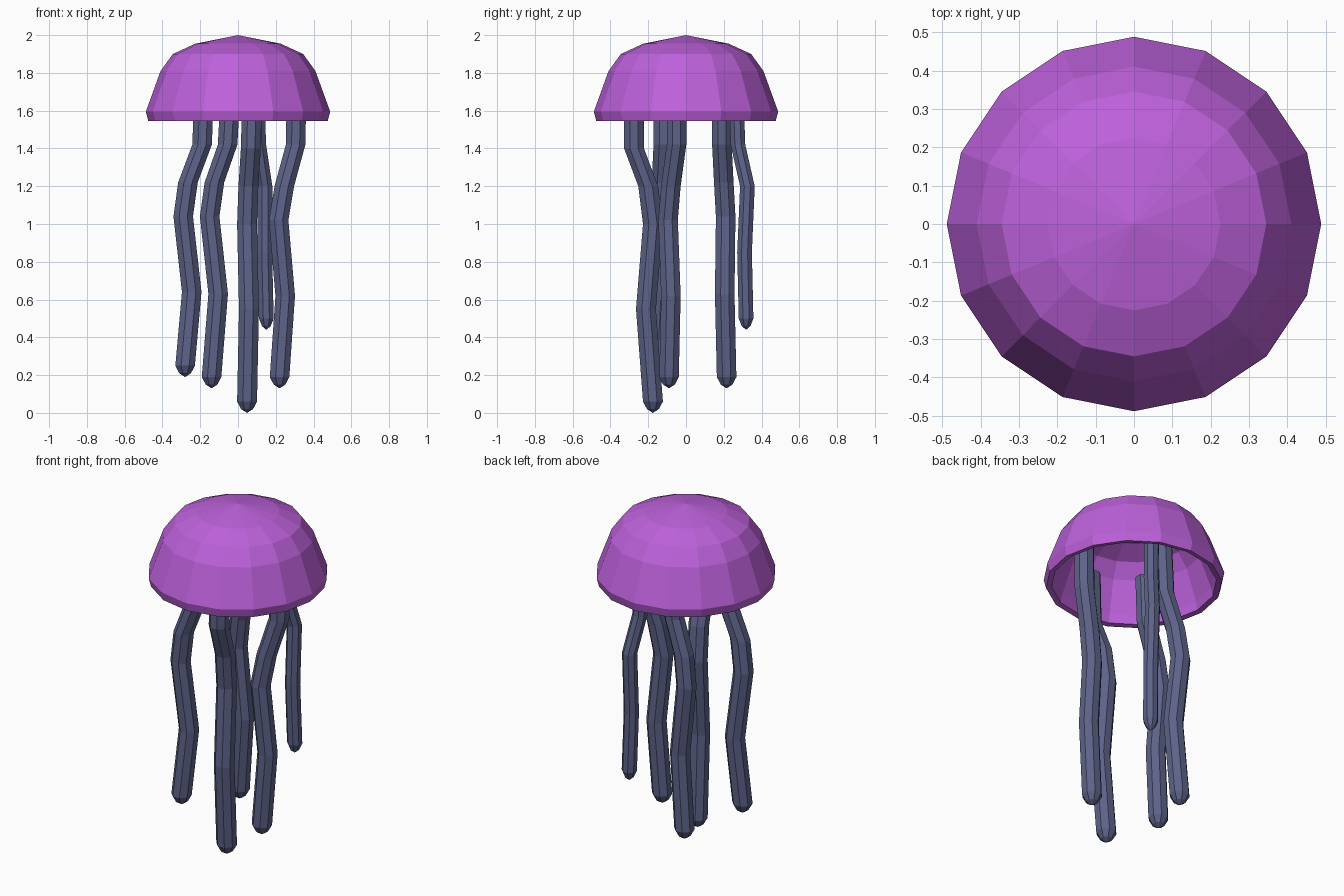
import bpy
import bmesh
from math import cos, sin, pi

if "Cube" in bpy.data.objects:
    bpy.data.objects.remove(bpy.data.objects["Cube"], do_unlink=True)


def make_material(name, rgb):
    mat = bpy.data.materials.new(name)
    mat.use_nodes = True
    color = (*rgb, 1.0)
    mat.diffuse_color = color
    mat.node_tree.nodes["Principled BSDF"].inputs["Base Color"].default_value = color
    return mat


purple = make_material("bell purple", (0.51, 0.12, 0.71))
slate = make_material("tentacle slate", (0.11, 0.125, 0.25))


def loft(name, rings, sides, mat, top=None, bottom=None, turn=0.0):
    """Skin a list of (x, y, z, radius) rings; close ends with a pole or a cap."""
    bm = bmesh.new()
    loops = []
    for x, y, z, r in rings:
        angles = [2 * pi * i / sides + turn for i in range(sides)]
        loops.append([bm.verts.new((x + r * cos(a), y + r * sin(a), z)) for a in angles])
    for a, b in zip(loops, loops[1:]):
        for i in range(sides):
            j = (i + 1) % sides
            bm.faces.new((a[i], a[j], b[j], b[i]))
    for loop, pole in ((loops[0], top), (loops[-1], bottom)):
        if pole:
            tip = bm.verts.new(pole)
            for i in range(sides):
                bm.faces.new((loop[i], loop[(i + 1) % sides], tip))
        else:
            bm.faces.new(loop)
    bmesh.ops.recalc_face_normals(bm, faces=bm.faces)
    mesh = bpy.data.meshes.new(name)
    bm.to_mesh(mesh)
    bm.free()
    mesh.materials.append(mat)
    obj = bpy.data.objects.new(name, mesh)
    bpy.context.collection.objects.link(obj)
    return obj


# Hollow bell: outer dome, rolled rim, then the inner lining
bell_profile = [(0.225, 1.955), (0.345, 1.9), (0.41, 1.81), (0.488, 1.595),
                (0.475, 1.545), (0.445, 1.55), (0.435, 1.6), (0.37, 1.78),
                (0.31, 1.86), (0.2, 1.91)]
loft("bell", [(0, 0, z, r) for r, z in bell_profile], 16, purple,
     top=(0, 0, 2.0), bottom=(0, 0, 1.95))


# Wavy tentacles: centre line points from top to tip, with a blunt pointed end
def tentacle(name, radius, path):
    rings = [(x, y, z, radius) for x, y, z in path]
    x, y, z = path[-1]
    rings.append((x, y, z - 0.04, radius * 0.6))
    loft(name, rings, 8, slate, bottom=(x, y, z - 0.06), turn=pi / 8)


tentacle("right_tentacle", 0.056, [
    (-0.18, -0.12, 1.7), (-0.19, -0.12, 1.42), (-0.265, -0.13, 1.22),
    (-0.29, -0.125, 1.04), (-0.245, -0.11, 0.64), (-0.28, -0.13, 0.25)])
tentacle("back_right_tentacle", 0.056, [
    (-0.04, 0.19, 1.7), (-0.055, 0.19, 1.42), (-0.125, 0.2, 1.22),
    (-0.15, 0.21, 1.04), (-0.105, 0.205, 0.63), (-0.14, 0.215, 0.19)])
tentacle("front_tentacle", 0.057, [
    (0.075, -0.275, 1.7), (0.068, -0.275, 1.4), (0.055, -0.2, 1.2),
    (0.048, -0.175, 1.0), (0.058, -0.212, 0.55), (0.048, -0.175, 0.06)])
tentacle("left_tentacle", 0.056, [
    (0.31, -0.05, 1.7), (0.305, -0.05, 1.42), (0.245, -0.08, 1.2),
    (0.215, -0.095, 1.02), (0.25, -0.08, 0.62), (0.22, -0.09, 0.19)])
tentacle("back_left_tentacle", 0.042, [
    (0.1, 0.265, 1.7), (0.11, 0.275, 1.42), (0.143, 0.325, 1.2),
    (0.142, 0.31, 0.85), (0.15, 0.318, 0.5)])
